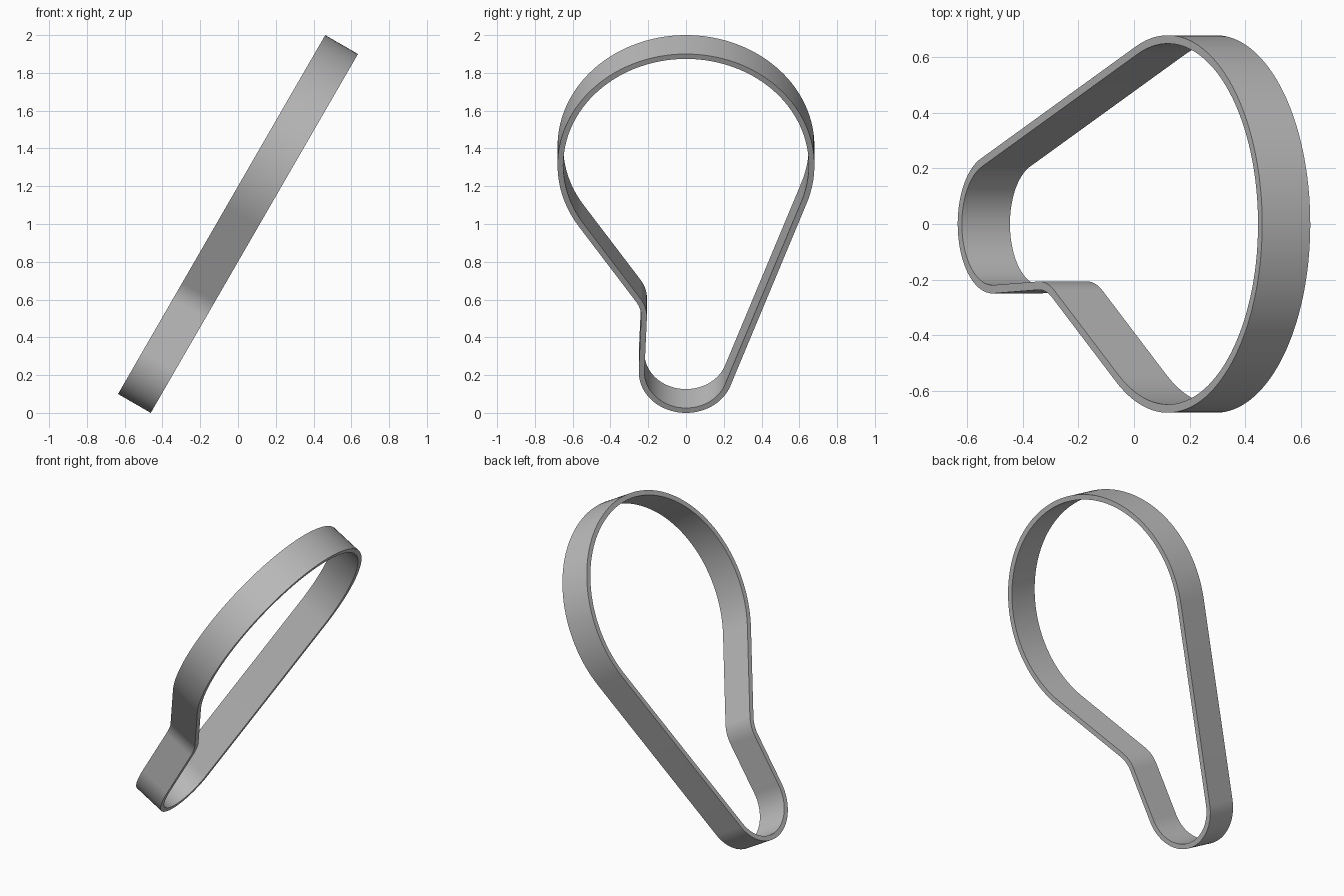
import bpy, bmesh, math
from mathutils import Vector

if "Cube" in bpy.data.objects:
    bpy.data.objects.remove(bpy.data.objects["Cube"], do_unlink=True)

THICKNESS, WIDTH = 0.03, 0.2
TILT = math.radians(30)

# Wheels the belt wraps, in running order: centre along, centre across, signed
# outer radius (negative where the belt bends backwards over the idler)
WHEELS = [(Vector((0.417, 0)), 0.68),
          (Vector((-0.847, 0)), 0.25),
          (Vector((-0.51, -0.407)), -0.17)]


def tangent_normal(a, b):
    """Outward normal of the straight run from wheel a to wheel b."""
    (ca, ra), (cb, rb) = a, b
    d = cb - ca
    s = (ra - rb) / d.length
    e = d.normalized()
    return e * s + Vector((e.y, -e.x)) * math.sqrt(1 - s * s)


def belt_path():
    """List of (centre, normal, signed radius) around the closed belt."""
    path = []
    for i, (centre, radius) in enumerate(WHEELS):
        n_in = tangent_normal(WHEELS[i - 1], WHEELS[i])
        n_out = tangent_normal(WHEELS[i], WHEELS[(i + 1) % len(WHEELS)])
        start = math.atan2(n_in.y, n_in.x)
        turn = (math.atan2(n_out.y, n_out.x) - start) % math.tau
        if radius < 0:
            turn -= math.tau
        steps = max(8, math.ceil(abs(turn) / math.radians(3)))
        for k in range(steps + 1):
            a = start + turn * k / steps
            path.append((centre, Vector((math.cos(a), math.sin(a))), radius))
    return path


# Belt: rectangular section carried around the path, on a leaning plane
along = Vector((math.sin(TILT), 0, math.cos(TILT)))
across = Vector((0, 1, 0))
side = Vector((math.cos(TILT), 0, -math.sin(TILT)))
section = [(0, -WIDTH / 2), (0, WIDTH / 2),
           (THICKNESS, WIDTH / 2), (THICKNESS, -WIDTH / 2)]

bm = bmesh.new()
rings = []
for centre, normal, radius in belt_path():
    ring = []
    for depth, w in section:
        p = centre + normal * (radius - depth)
        ring.append(bm.verts.new(along * p.x + across * p.y + side * w + Vector((0, 0, 1))))
    rings.append(ring)
for i, ring in enumerate(rings):
    prev = rings[i - 1]
    for j in range(4):
        k = (j + 1) % 4
        bm.faces.new((prev[j], prev[k], ring[k], ring[j]))
bmesh.ops.recalc_face_normals(bm, faces=bm.faces)

mesh = bpy.data.meshes.new("belt")
bm.to_mesh(mesh)
bm.free()
belt = bpy.data.objects.new("belt", mesh)
bpy.context.collection.objects.link(belt)

# Plain grey rubber
grey = bpy.data.materials.new("belt grey")
grey.use_nodes = True
colour = (0.5, 0.5, 0.5, 1)
grey.diffuse_color = colour
grey.node_tree.nodes["Principled BSDF"].inputs["Base Color"].default_value = colour
mesh.materials.append(grey)

bpy.context.view_layer.objects.active = belt
belt.select_set(True)
bpy.ops.object.shade_smooth_by_angle(angle=math.radians(30))
